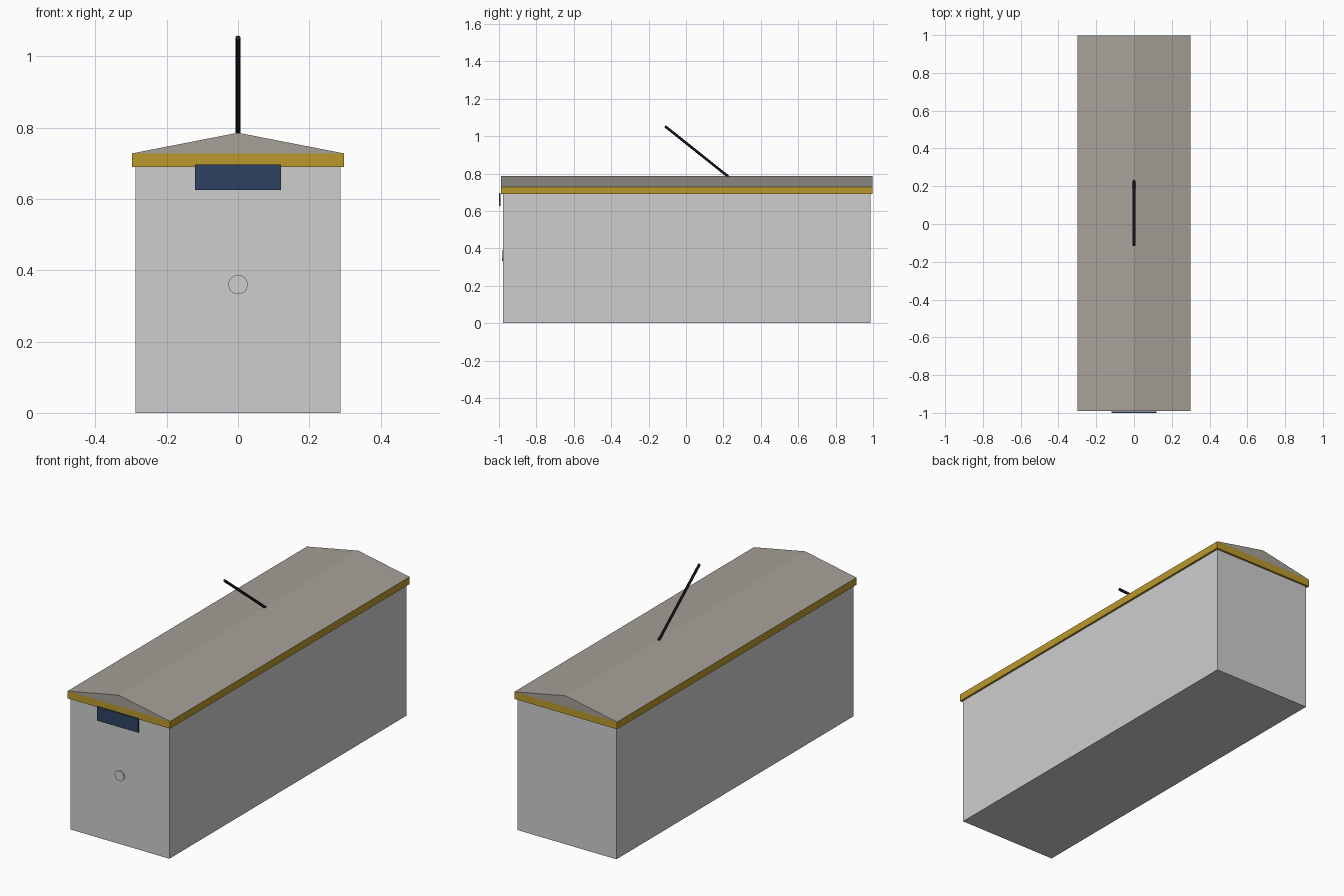
import bpy
import bmesh
from mathutils import Vector

cube = bpy.data.objects.get("Cube")
if cube:
    bpy.data.objects.remove(cube, do_unlink=True)


def material(name, srgb):
    """Make a flat material from display colour values."""
    rgba = [((c / 255 + 0.055) / 1.055) ** 2.4 for c in srgb] + [1]
    mat = bpy.data.materials.new(name)
    mat.use_nodes = True
    mat.diffuse_color = rgba
    mat.node_tree.nodes["Principled BSDF"].inputs["Base Color"].default_value = rgba
    return mat


wall_grey = material("wall grey", (206, 206, 206))
trim_gold = material("trim gold", (186, 152, 45))
roof_taupe = material("roof taupe", (166, 160, 152))
sign_navy = material("sign navy", (46, 66, 99))
pole_black = material("pole black", (36, 36, 44))


def finish(name, bm, mat):
    bmesh.ops.recalc_face_normals(bm, faces=bm.faces)
    mesh = bpy.data.meshes.new(name)
    bm.to_mesh(mesh)
    bm.free()
    mesh.materials.append(mat)
    obj = bpy.data.objects.new(name, mesh)
    bpy.context.collection.objects.link(obj)
    return obj


def extrude_profile(name, profile, y0, y1, mat):
    """Extrude an x-z outline along the length."""
    bm = bmesh.new()
    face = bm.faces.new([bm.verts.new((x, y0, z)) for x, z in profile])
    ext = bmesh.ops.extrude_face_region(bm, geom=[face])
    verts = [v for v in ext["geom"] if isinstance(v, bmesh.types.BMVert)]
    bmesh.ops.translate(bm, verts=verts, vec=(0, y1 - y0, 0))
    return finish(name, bm, mat)


def box(name, half_x, y0, y1, z0, z1, mat):
    outline = [(-half_x, z0), (half_x, z0), (half_x, z1), (-half_x, z1)]
    return extrude_profile(name, outline, y0, y1, mat)


def rod(name, start, end, radius, sides, mat):
    """Cylinder between two points."""
    start, end = Vector(start), Vector(end)
    axis = end - start
    bm = bmesh.new()
    bmesh.ops.create_cone(bm, cap_ends=True, segments=sides, radius1=radius,
                          radius2=radius, depth=axis.length)
    bm.transform(axis.to_track_quat("Z", "Y").to_matrix().to_4x4())
    bmesh.ops.translate(bm, verts=bm.verts, vec=(start + end) / 2)
    return finish(name, bm, mat)


# Long body, overhanging trim band and shallow gabled roof
box("body", 0.287, -0.979, 0.987, 0, 0.69, wall_grey)
box("trim_band", 0.298, -0.989, 0.998, 0.69, 0.728, trim_gold)
extrude_profile("roof", [(-0.298, 0.728), (0.298, 0.728), (0, 0.786)],
                -0.989, 0.998, roof_taupe)

# Front sign plate and round front disc
box("front_sign", 0.12, -1.0, -0.992, 0.625, 0.697, sign_navy)
disc = rod("front_disc", (0, -0.978, 0.36), (0, -0.985, 0.36), 0.027, 32, wall_grey)

# Slanted roof pole
rod("roof_pole", (0, 0.23, 0.78), (0, -0.112, 1.053), 0.007, 8, pole_black)

# Smooth only the round disc rim
bpy.ops.object.select_all(action="DESELECT")
disc.select_set(True)
bpy.context.view_layer.objects.active = disc
bpy.ops.object.shade_smooth_by_angle()
